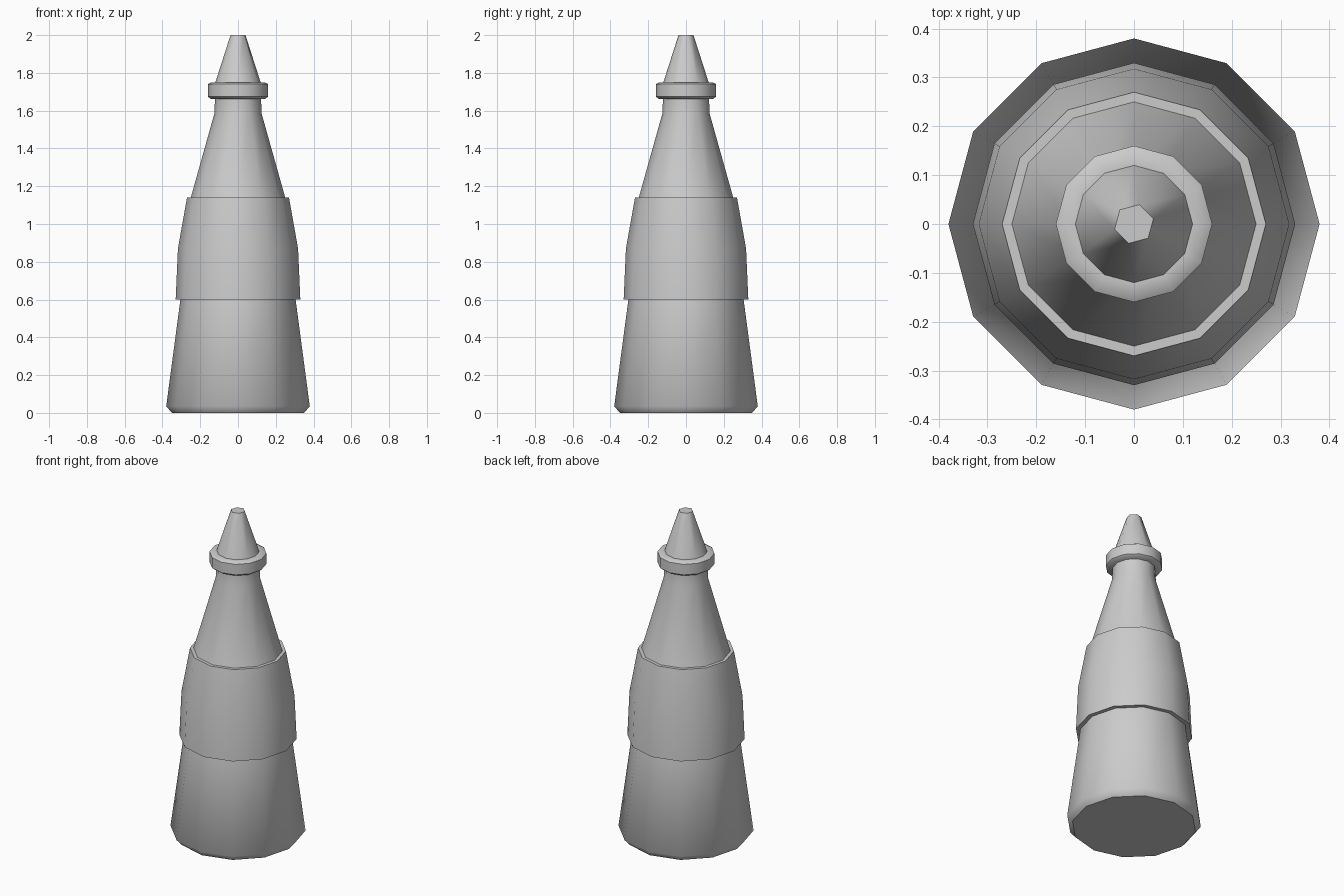
import bpy, bmesh
from math import sin, cos, pi, radians

if "Cube" in bpy.data.objects:
    bpy.data.objects.remove(bpy.data.objects["Cube"])

SIDES = 12


def ring(bm, r, z, n=SIDES, turn=0.0):
    return [bm.verts.new((r * cos(turn + 2 * pi * i / n), r * sin(turn + 2 * pi * i / n), z))
            for i in range(n)]


def finish(bm, name):
    bmesh.ops.recalc_face_normals(bm, faces=bm.faces[:])
    mesh = bpy.data.meshes.new(name)
    bm.to_mesh(mesh)
    bm.free()
    ob = bpy.data.objects.new(name, mesh)
    bpy.context.collection.objects.link(ob)
    bpy.ops.object.select_all(action='DESELECT')
    ob.select_set(True)
    bpy.context.view_layer.objects.active = ob
    bpy.ops.object.shade_smooth_by_angle(angle=radians(50))
    return ob


def lathe(name, profile):
    """Twelve-sided solid turned from (radius, height) pairs."""
    bm = bmesh.new()
    rings = [ring(bm, r, z) for r, z in profile]
    for a, b in zip(rings, rings[1:]):
        for i in range(SIDES):
            j = (i + 1) % SIDES
            bm.faces.new((a[i], a[j], b[j], b[i]))
    bm.faces.new(rings[0])
    bm.faces.new(rings[-1])
    return finish(bm, name)


# Tapered lower bottle with a chamfered foot
lathe("bottle_base", [(0.35, 0), (0.38, 0.035), (0.305, 0.6)])
# Wider sleeve around the middle
lathe("grip_sleeve", [(0.33, 0.6), (0.318, 0.87), (0.27, 1.14)])
# Conical shoulder and straight neck
lathe("shoulder_neck", [(0.25, 1.14), (0.125, 1.585), (0.122, 1.665)])
# Rounded collar under the nozzle
lathe("collar", [(0.145, 1.663), (0.16, 1.675), (0.16, 1.74), (0.143, 1.75), (0.12, 1.75)])

# Nozzle: twelve sides at the bottom narrowing to a six-sided tip
bm = bmesh.new()
low, tip = ring(bm, 0.12, 1.75), ring(bm, 0.041, 2.0, 6, radians(15))
for k in range(6):
    a, b, c = low[2 * k], low[2 * k + 1], low[(2 * k + 2) % SIDES]
    bm.faces.new((a, b, tip[k]))
    bm.faces.new((b, c, tip[(k + 1) % 6], tip[k]))
bm.faces.new(low)
bm.faces.new(tip)
finish(bm, "nozzle")
